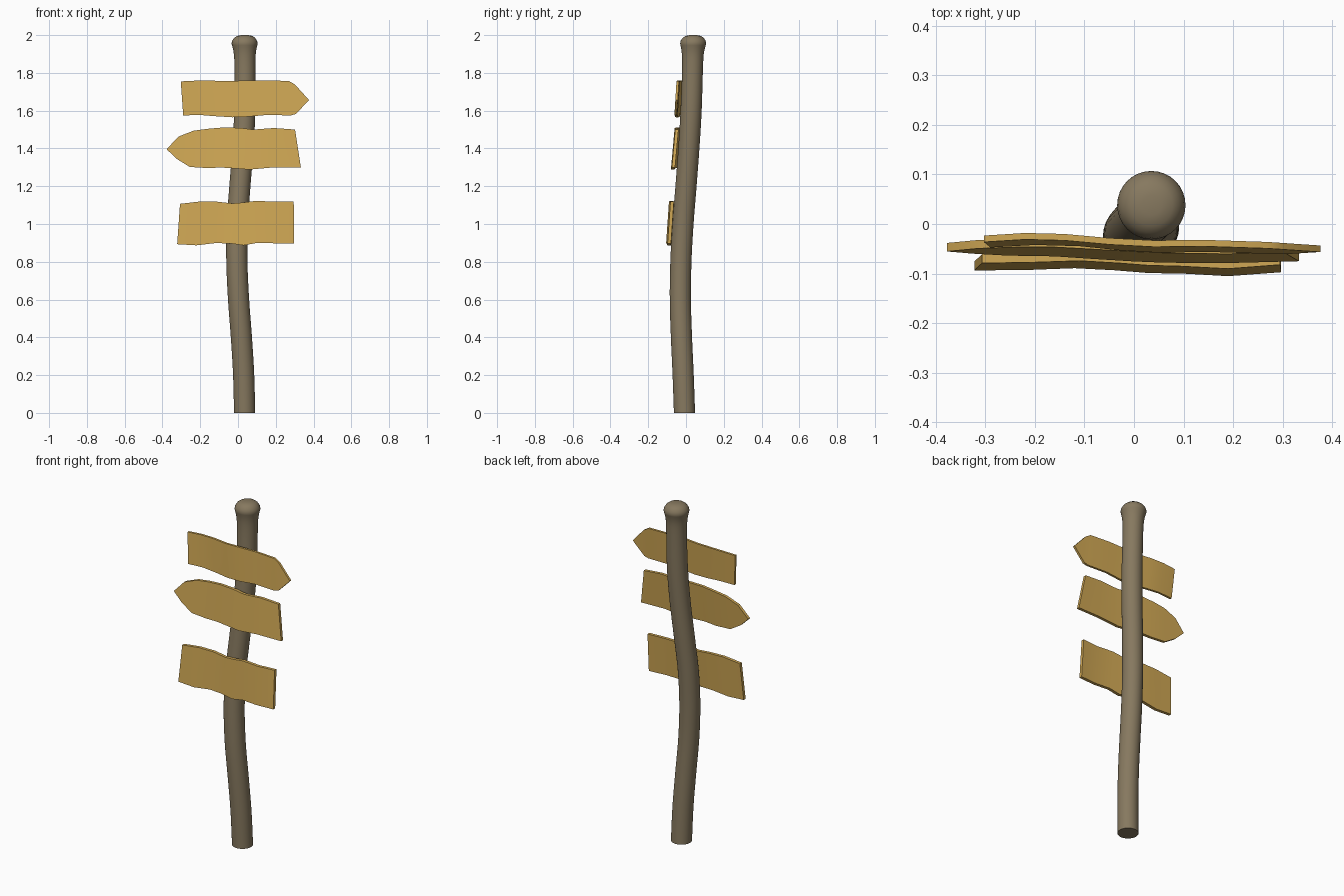
import bpy, bmesh, math

if "Cube" in bpy.data.objects:
    bpy.data.objects.remove(bpy.data.objects["Cube"])


def material(name, color):
    m = bpy.data.materials.new(name)
    m.diffuse_color = (*color, 1)
    m.use_nodes = True
    m.node_tree.nodes["Principled BSDF"].inputs["Base Color"].default_value = m.diffuse_color
    return m


def finish(name, bm, mat, angle):
    bmesh.ops.remove_doubles(bm, verts=bm.verts, dist=0.0005)
    bmesh.ops.recalc_face_normals(bm, faces=bm.faces)
    me = bpy.data.meshes.new(name)
    bm.to_mesh(me)
    bm.free()
    me.materials.append(mat)
    ob = bpy.data.objects.new(name, me)
    bpy.context.collection.objects.link(ob)
    bpy.ops.object.select_all(action='DESELECT')
    ob.select_set(True)
    bpy.context.view_layer.objects.active = ob
    bpy.ops.object.shade_smooth_by_angle(angle=math.radians(angle))


def catmull(points, steps):
    out = []
    for i in range(len(points) - 1):
        p0, p1 = points[max(i - 1, 0)], points[i]
        p2, p3 = points[i + 1], points[min(i + 2, len(points) - 1)]
        for s in range(steps):
            t = s / steps
            out.append([0.5 * (2 * b + (c - a) * t + (2 * a - 5 * b + 4 * c - d) * t * t
                               + (3 * b - a - 3 * c + d) * t ** 3)
                        for a, b, c, d in zip(p0, p1, p2, p3)])
    return out + [list(points[-1])]


def post(name, path, cap, mat, sides=32):
    bm = bmesh.new()
    rings = []
    for x, y, z, r in catmull(path, 4) + cap:
        rings.append([bm.verts.new((x + r * math.cos(k * math.tau / sides),
                                    y + r * math.sin(k * math.tau / sides), z))
                      for k in range(sides)])
    for a, b in zip(rings, rings[1:]):
        for k in range(sides):
            j = (k + 1) % sides
            bm.faces.new((a[k], a[j], b[j], b[k]))
    bm.faces.new(rings[0][::-1])
    bm.faces.new(rings[-1])
    finish(name, bm, mat, 50)


def board(name, columns, tilt, thick, mat, rows=4):
    """columns: top x, top z, bottom x, bottom z, y of the back at the top edge"""
    zmax = max(c[1] for c in columns)
    zmin = min(c[3] for c in columns)
    bm = bmesh.new()
    loops = []
    for xt, zt, xb, zb, y in columns:
        back, front = [], []
        for k in range(rows + 1):
            t = k / rows
            x, z = xt + (xb - xt) * t, zt + (zb - zt) * t
            yy = y - tilt * (zmax - z) / (zmax - zmin)
            back.append(bm.verts.new((x, yy, z)))
            front.append(bm.verts.new((x, yy - thick, z)))
        loops.append(back + front[::-1])
    n = len(loops[0])
    for a, b in zip(loops, loops[1:]):
        for k in range(n):
            j = (k + 1) % n
            bm.faces.new((a[k], a[j], b[j], b[k]))
    for end in (loops[0], loops[-1]):
        for k in range(rows):
            bm.faces.new((end[k], end[k + 1], end[n - 2 - k], end[n - 1 - k]))
    finish(name, bm, mat, 30)


bark = material("bark", (0.24, 0.19, 0.115))
plank = material("plank", (0.63, 0.39, 0.09))

# crooked post with a knobbed top
post("post",
     [(0.035, -0.008, 0, 0.056), (0.03, -0.015, 0.2, 0.056), (0.018, -0.024, 0.4, 0.056),
      (0.003, -0.03, 0.6, 0.056), (-0.006, -0.027, 0.8, 0.056), (-0.004, -0.016, 1.0, 0.056),
      (0.01, 0.0, 1.2, 0.056), (0.026, 0.015, 1.4, 0.056), (0.036, 0.027, 1.6, 0.056),
      (0.037, 0.034, 1.8, 0.055), (0.036, 0.036, 1.9, 0.058), (0.035, 0.038, 1.955, 0.069)],
     [(0.035, 0.038, 1.97, 0.066), (0.035, 0.038, 1.985, 0.056),
      (0.036, 0.038, 1.995, 0.042), (0.036, 0.038, 2.0, 0.02)],
     bark)

# top board, pointing right
board("top_sign_board", [
    (-0.303, 1.755, -0.29, 1.575, -0.023), (-0.22, 1.759, -0.2, 1.577, -0.018),
    (-0.14, 1.759, -0.11, 1.57, -0.02), (-0.05, 1.756, -0.03, 1.565, -0.028),
    (0.04, 1.760, 0.05, 1.568, -0.033), (0.14, 1.761, 0.15, 1.577, -0.032),
    (0.27, 1.757, 0.28, 1.575, -0.036), (0.302, 1.738, 0.305, 1.582, -0.037),
    (0.376, 1.656, 0.376, 1.655, -0.037)], 0.012, 0.013, plank)

# middle board, rounded point to the left
board("middle_sign_board", [
    (-0.377, 1.397, -0.377, 1.395, -0.028), (-0.315, 1.463, -0.325, 1.345, -0.028),
    (-0.235, 1.494, -0.255, 1.302, -0.028), (-0.16, 1.504, -0.16, 1.296, -0.029),
    (-0.08, 1.511, -0.09, 1.299, -0.034), (0.01, 1.509, 0, 1.293, -0.039),
    (0.08, 1.5, 0.06, 1.288, -0.041), (0.19, 1.508, 0.18, 1.299, -0.043),
    (0.302, 1.5, 0.333, 1.298, -0.039)], 0.02, 0.017, plank)

# bottom board, square ends
board("bottom_sign_board", [
    (-0.307, 1.107, -0.322, 0.893, -0.06), (-0.2, 1.119, -0.22, 0.887, -0.059),
    (-0.11, 1.118, -0.12, 0.899, -0.056), (-0.03, 1.109, -0.04, 0.897, -0.06),
    (0.03, 1.114, 0.03, 0.887, -0.065), (0.09, 1.122, 0.1, 0.9, -0.067),
    (0.19, 1.119, 0.19, 0.898, -0.072), (0.295, 1.12, 0.297, 0.897, -0.064)],
    0.016, 0.018, plank)
